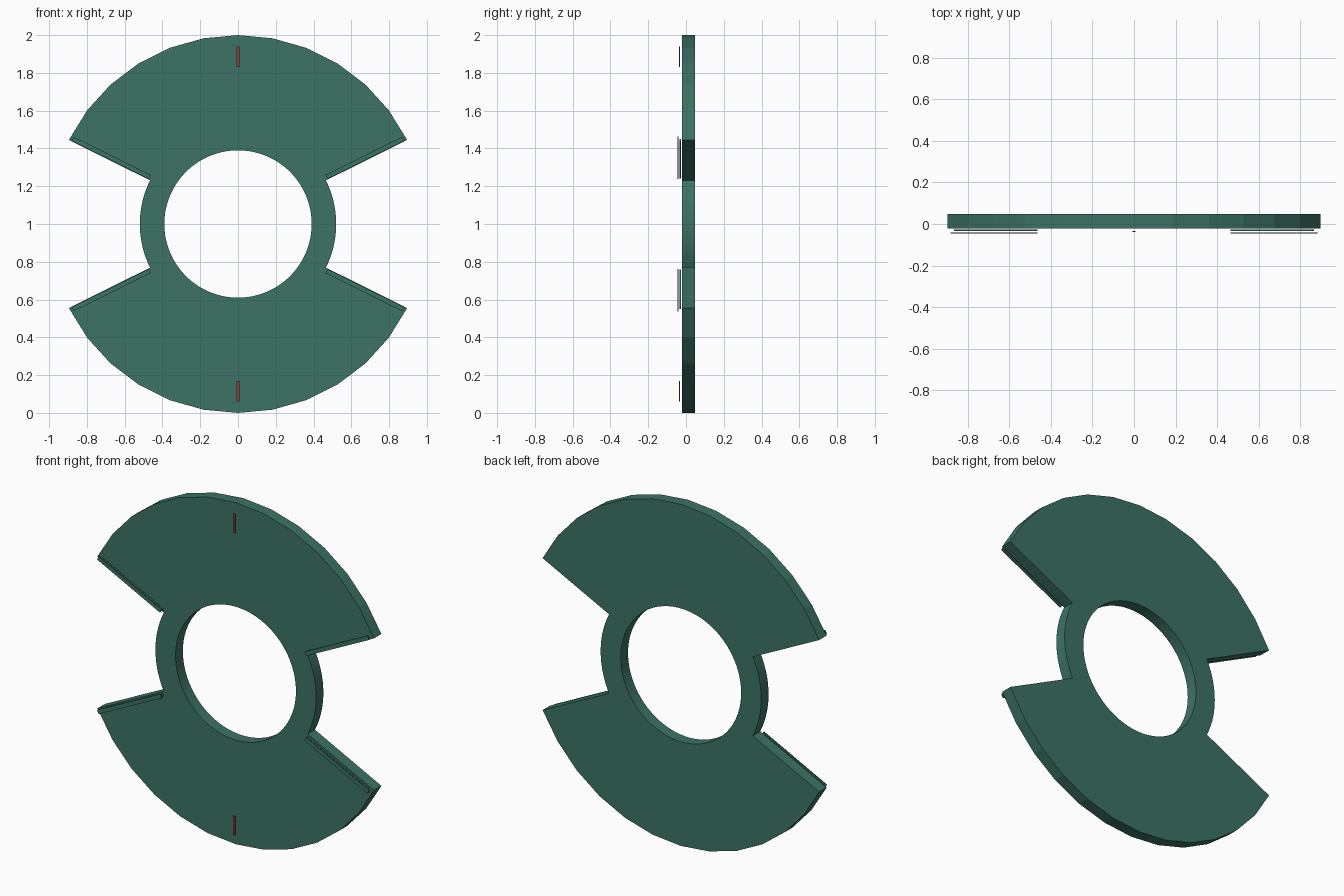
import bpy, bmesh
from math import radians, sin, cos
from mathutils import Matrix, Vector

if "Cube" in bpy.data.objects:
    bpy.data.objects.remove(bpy.data.objects["Cube"])

EDGE = radians(26.4)            # angle of the straight wing edges
Y_FRONT, Y_BACK = -0.021, 0.047
R_HOLE, R_HUB, R_WING = 0.39, 0.52, 1.0
FACETS, FINE = 12, 3            # rim facets per wing, hub steps per facet


def material(name, colour):
    m = bpy.data.materials.new(name)
    m.diffuse_color = (*colour, 1)
    m.use_nodes = True
    m.node_tree.nodes["Principled BSDF"].inputs["Base Color"].default_value = m.diffuse_color
    return m


GREEN = material("green", (0.045, 0.17, 0.13))
RED = material("red", (0.35, 0.04, 0.03))


def finish(name, bm, mat):
    bmesh.ops.recalc_face_normals(bm, faces=bm.faces)
    me = bpy.data.meshes.new(name)
    bm.to_mesh(me)
    bm.free()
    me.materials.append(mat)
    ob = bpy.data.objects.new(name, me)
    bpy.context.collection.objects.link(ob)
    return ob


def polar(r, a, y):
    return Vector((r * cos(a), y, 1 + r * sin(a)))


# Plate: a hub ring with an upper and a lower wing, extruded to thickness
bm = bmesh.new()


def cell(r0, r1a, r1b, a, b):
    pts = [polar(r0, a, Y_FRONT), polar(r1a, a, Y_FRONT),
           polar(r1b, b, Y_FRONT), polar(r0, b, Y_FRONT)]
    bm.faces.new([bm.verts.new(p) for p in pts])


span = radians(180) - 2 * EDGE
facet = span / FACETS
n = FACETS * FINE


def rim(i):
    # radius on the straight chord of a rim facet
    return R_WING * cos(facet / 2) / cos((i % FINE) / FINE * facet - facet / 2)


for start in (EDGE, EDGE + radians(180)):
    for i in range(n):
        a, b = start + span * i / n, start + span * (i + 1) / n
        cell(R_HOLE, R_HUB, R_HUB, a, b)
        cell(R_HUB, rim(i), rim(i + 1), a, b)
for start in (-EDGE, radians(180) - EDGE):
    for i in range(14):
        cell(R_HOLE, R_HUB, R_HUB, start + 2 * EDGE * i / 14,
             start + 2 * EDGE * (i + 1) / 14)
bmesh.ops.remove_doubles(bm, verts=bm.verts, dist=1e-4)
ext = bmesh.ops.extrude_face_region(bm, geom=bm.faces[:], use_keep_orig=True)
bmesh.ops.translate(bm, vec=(0, Y_BACK - Y_FRONT, 0),
                    verts=[v for v in ext["geom"] if isinstance(v, bmesh.types.BMVert)])
plate = finish("winged_plate", bm, GREEN)


def box(name, x, y, z, mat, xform=Matrix()):
    bm = bmesh.new()
    bmesh.ops.create_cube(bm, size=1)
    for v in bm.verts:
        v.co = xform @ Vector((x[v.co.x > 0], y[v.co.y > 0], z[v.co.z > 0]))
    return finish(name, bm, mat)


# Edge strips: two thin layers along each straight wing edge
for sx in (1, -1):
    for sz in (1, -1):
        place = (Matrix.Translation((0, 0, 1)) @ Matrix.Diagonal((sx, 1, sz, 1))
                 @ Matrix.Rotation(-EDGE, 4, 'Y'))
        box("edge_strip_inner", (0.53, 0.97), (-0.034, -0.026), (0.007, 0.022), GREEN, place)
        box("edge_strip_outer", (0.53, 0.985), (-0.046, -0.041), (0.003, 0.027), GREEN, place)

# Red index marks at top and bottom
for name, z in (("top_mark", (1.83, 1.94)), ("bottom_mark", (0.06, 0.17))):
    box(name, (-0.007, 0.007), (-0.038, -0.033), z, RED)
